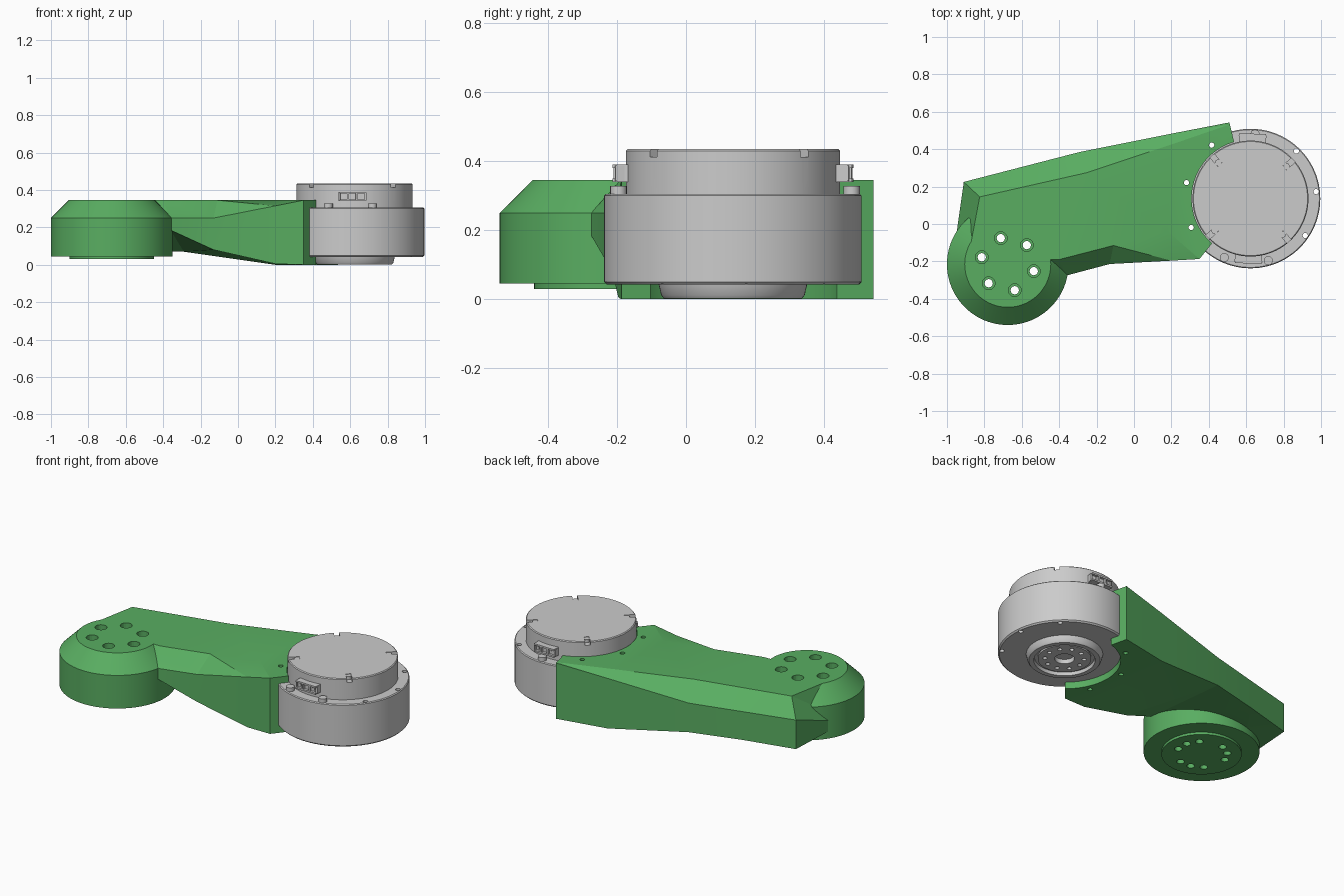
import bpy, bmesh, math
from mathutils import Matrix, Vector

if "Cube" in bpy.data.objects:
    bpy.data.objects.remove(bpy.data.objects["Cube"])

HUB = (-0.675, -0.215)
MOT = (0.623, 0.136)
green = bpy.data.materials.new("green_paint")
green.diffuse_color = (0.1, 0.42, 0.12, 1)
green.use_nodes = True
green.node_tree.nodes["Principled BSDF"].inputs["Base Color"].default_value = green.diffuse_color


def make(name, bm, mat=None):
    bmesh.ops.recalc_face_normals(bm, faces=bm.faces)
    me = bpy.data.meshes.new(name)
    bm.to_mesh(me)
    bm.free()
    ob = bpy.data.objects.new(name, me)
    bpy.context.collection.objects.link(ob)
    if mat:
        me.materials.append(mat)
    return ob


def lathe(name, profile, centre, n=96, mat=None):
    # profile starts and ends on the axis
    bm = bmesh.new()
    rings = []
    for r, z in profile:
        if r == 0:
            rings.append([bm.verts.new((*centre, z))] * n)
        else:
            rings.append([bm.verts.new((centre[0] + r * math.cos(2 * math.pi * i / n),
                                        centre[1] + r * math.sin(2 * math.pi * i / n), z))
                          for i in range(n)])
    for a, b in zip(rings, rings[1:]):
        for i in range(n):
            j = (i + 1) % n
            bm.faces.new(list(dict.fromkeys((a[i], a[j], b[j], b[i]))))
    return make(name, bm, mat)


def polar(c, r, deg):
    a = math.radians(deg)
    return c[0] + r * math.cos(a), c[1] + r * math.sin(a)


def cyl(bm, xy, r, z0, z1, n=20):
    bmesh.ops.create_cone(bm, cap_ends=True, segments=n, radius1=r, radius2=r, depth=z1 - z0,
                          matrix=Matrix.Translation((*xy, (z0 + z1) / 2)))


def box(bm, c, r, deg, size, z):
    # box at polar position, size = (radial, tangential, height)
    m = (Matrix.Translation((*polar(c, r, deg), z)) @ Matrix.Rotation(math.radians(deg), 4, 'Z')
         @ Matrix.Diagonal((*size, 1)))
    bmesh.ops.create_cube(bm, size=1, matrix=m)


def boolean(ob, other, op='DIFFERENCE'):
    mod = ob.modifiers.new(op.lower(), 'BOOLEAN')
    mod.object, mod.operation, mod.solver = other, op, 'EXACT'
    bpy.context.view_layer.objects.active = ob
    bpy.ops.object.modifier_apply(modifier=mod.name)


def smooth(ob, deg=30):
    bpy.ops.object.select_all(action='DESELECT')
    ob.select_set(True)
    bpy.context.view_layer.objects.active = ob
    bpy.ops.object.shade_smooth_by_angle(angle=math.radians(deg))


# arm: six-point sections (south top, south edge, south bottom, north bottom, north edge, north top)
T = 0.345
stations = [
    ((-0.89, -0.2, T), (-0.97, -0.2, .25), (-0.97, -0.2, .1), (-0.91, .225, .07), (-0.91, .225, .25), (-0.825, .145, T)),
    ((-0.40, -0.19, T), (-0.36, -0.275, .25), (-0.36, -0.275, .185), (-0.6, .305, .075), (-0.6, .305, .25), (-0.56, .205, T)),
    ((-0.11, -0.115, T), (-0.13, -0.214, .25), (-0.13, -0.214, .08), (-0.29, .385, .07), (-0.29, .385, .25), (-0.25, .275, T)),
    ((.18, -0.04, T), (.2, -0.196, .315), (.2, -0.196, .005), (.2, .483, 0), (.2, .483, .31), (.2, .425, T)),
    ((.33, 0, T), (.35, -0.187, T), (.35, -0.187, 0), (.51, .543, 0), (.51, .543, T), (.505, .53, T)),
    ((.44, 0, T), (.42, -0.1, T), (.42, -0.1, 0), (.535, .44, 0), (.535, .44, T), (.53, .416, T)),
]
bm = bmesh.new()
rings = [[bm.verts.new(p) for p in s] for s in stations]
for a, b in zip(rings, rings[1:]):
    for i in range(6):
        j = (i + 1) % 6
        bm.faces.new((a[i], a[j], b[j], b[i]))
bm.faces.new(rings[0])
bm.faces.new(rings[-1])
bmesh.ops.triangulate(bm, faces=bm.faces)
arm = make("arm", bm, green)

# hub drum with sloped shoulder, merged into the arm
hub = lathe("hub", [(0, .03), (.225, .03), (.225, .045), (.325, .045), (.325, .25), (.23, T), (0, T)],
            HUB, mat=green)
boolean(arm, hub, 'UNION')

# hub holes: six counterbored through holes and three blind ones below
bore = bmesh.new()
wide = bmesh.new()
for k in range(6):
    cyl(bore, polar(HUB, .144, 45 + 60 * k), .022, -.1, .5)
    cyl(wide, polar(HUB, .144, 45 + 60 * k), .034, .2, .5)
for a in (15, 135, 255):
    cyl(bore, polar(HUB, .144, a), .022, -.1, .1)

# flange holes shared by arm and motor
flange_angles = [6 + 40 * k for k in range(9)]
screwed = (86, 246, 286)
flange = bmesh.new()
for a in flange_angles:
    if a not in screwed:
        cyl(flange, polar(MOT, .353, a), .014, -.1, .6, 16)

# round seat in the arm for the motor
seat = bmesh.new()
cyl(seat, MOT, .315, -.2, .7, 96)

# motor body: stepped drum with ringed boss underneath
motor = lathe("motor", [(0, .04), (.055, .04), (.055, .012), (.15, .012), (.15, .022), (.168, .022),
                        (.172, .002), (.2, .002), (.208, .012), (.215, .042), (.365, .042), (.373, .05),
                        (.373, .3), (.368, .305), (.31, .305), (.31, .43), (.305, .435), (0, .435)], MOT)

# motor cuts: small boss holes and four slots in the cap
notch = bmesh.new()
for k in range(10):
    cyl(notch, polar(MOT, .11, 36 * k), .013, -.05, .04, 12)
for a in (42, 132, 222, 312):
    box(notch, MOT, .29, a, (.09, .03, .05), .437)

cutters = {n: make(n + "_cutter", b) for n, b in
           (("bore", bore), ("wide", wide), ("flange", flange), ("seat", seat), ("notch", notch))}
for n in ("seat", "bore", "wide", "flange"):
    boolean(arm, cutters[n])
for n in ("flange", "notch"):
    boolean(motor, cutters[n])
for ob in list(cutters.values()) + [hub]:
    bpy.data.objects.remove(ob)
smooth(arm, 15)
smooth(motor)

# screw heads on the flange and in the cap slots
bm = bmesh.new()
for a in screwed:
    cyl(bm, polar(MOT, .345, a), .024, .3, .328)
for a in (42, 132, 222, 312):
    cyl(bm, polar(MOT, .258, a), .017, .4, .432)
smooth(make("screws", bm))

# cable sockets on the front and back of the cap
for name, a in (("front_socket", 268), ("back_socket", 88)):
    bm = bmesh.new()
    box(bm, MOT, .322, a, (.05, .14, .01), .345)
    box(bm, MOT, .322, a, (.05, .14, .01), .385)
    box(bm, MOT, .312, a, (.04, .14, .045), .365)
    for t in (-.066, -.022, .022, .066):
        off = math.degrees(t / .322)
        box(bm, MOT, .324, a + off, (.045, .01, .045), .365)
    for t in (-.045, .045):
        box(bm, MOT, .325, a + math.degrees(t / .325), (.03, .015, .015), .365)
    make(name, bm)
